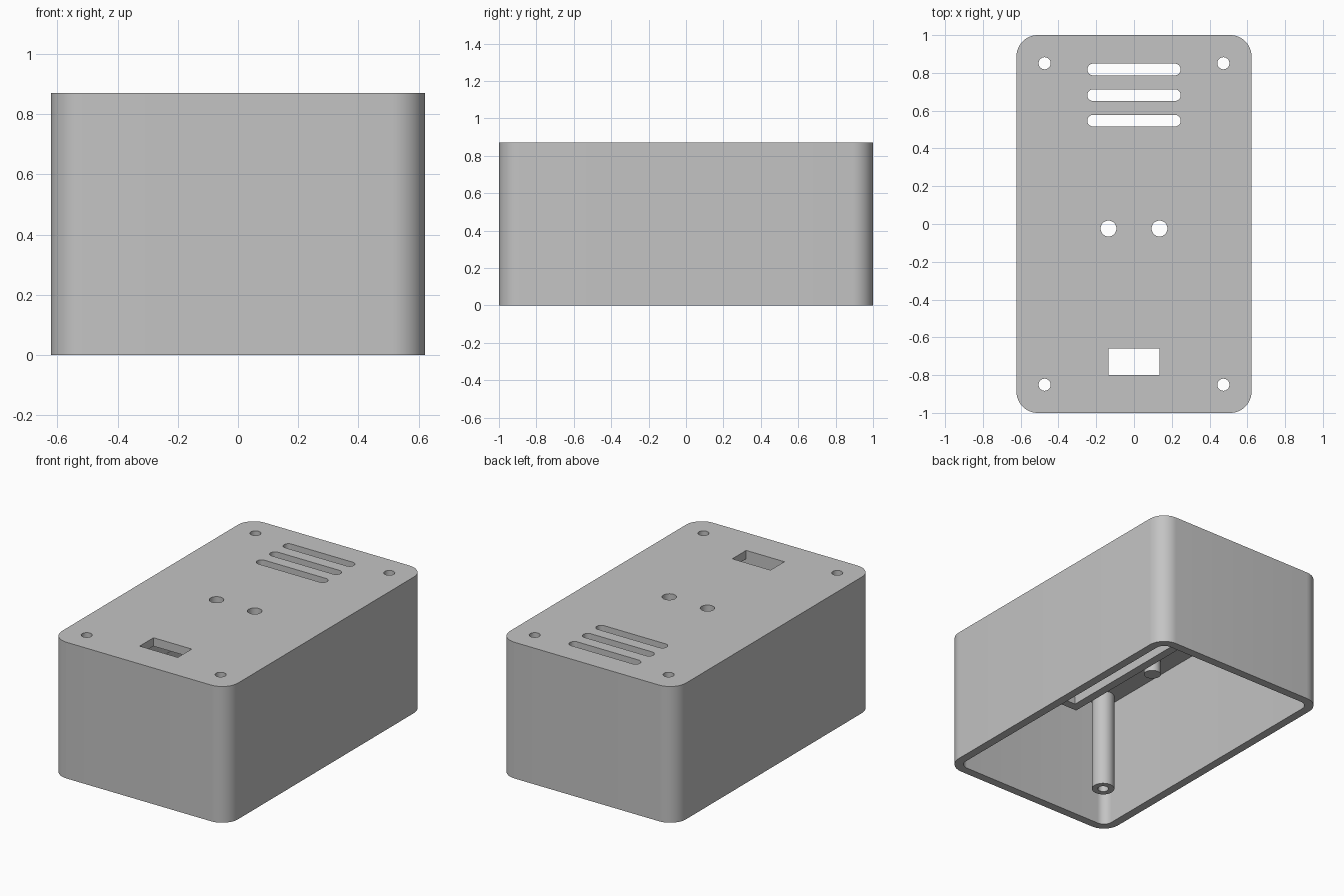
import bpy
import bmesh
import math

cube = bpy.data.objects.get("Cube")
if cube:
    bpy.data.objects.remove(cube, do_unlink=True)

GREY = (0.55, 0.55, 0.55, 1)
grey = bpy.data.materials.new("plain grey plastic")
grey.use_nodes = True
grey.diffuse_color = GREY
grey.node_tree.nodes["Principled BSDF"].inputs["Base Color"].default_value = GREY

WALL, HEIGHT = 0.054, 0.87
CEILING = HEIGHT - WALL
HALF_X, HALF_Y, CORNER = 0.622, 1.0, 0.112
POST_X, POST_Y = 0.473, 0.851


def outline(hx, hy, r, steps=12):
    """Rounded rectangle; r = 0 gives a plain rectangle."""
    points = []
    for i, (sx, sy) in enumerate([(1, 1), (-1, 1), (-1, -1), (1, -1)]):
        for k in range(steps + 1 if r else 1):
            a = math.pi / 2 * (i + k / steps)
            x = sx * (hx - r) + r * math.cos(a)
            y = sy * (hy - r) + r * math.sin(a)
            if not points or math.dist(points[-1], (x, y)) > 1e-5:
                points.append((x, y))
    if math.dist(points[0], points[-1]) < 1e-5:
        points.pop()
    return points


def prism(name, hx, hy, r, z0, z1, x=0, y=0):
    bm = bmesh.new()
    face = bm.faces.new([bm.verts.new((x + px, y + py, z0)) for px, py in outline(hx, hy, r)])
    top = bmesh.ops.extrude_face_region(bm, geom=[face])["geom"]
    bmesh.ops.translate(bm, vec=(0, 0, z1 - z0), verts=[v for v in top if isinstance(v, bmesh.types.BMVert)])
    bmesh.ops.recalc_face_normals(bm, faces=bm.faces)
    mesh = bpy.data.meshes.new(name)
    bm.to_mesh(mesh)
    bm.free()
    mesh.materials.append(grey)
    obj = bpy.data.objects.new(name, mesh)
    bpy.context.collection.objects.link(obj)
    return obj


def cylinder(name, r, z0, z1, x, y):
    return prism(name, r, r, r, z0, z1, x, y)


def cut(obj, cutters):
    """Subtract the cutters, bake the result and remove them."""
    for c in cutters:
        mod = obj.modifiers.new("cut", "BOOLEAN")
        mod.operation, mod.solver, mod.object = "DIFFERENCE", "EXACT", c
    graph = bpy.context.evaluated_depsgraph_get()
    mesh = bpy.data.meshes.new_from_object(obj.evaluated_get(graph))
    obj.modifiers.clear()
    obj.data = mesh
    for c in cutters:
        bpy.data.objects.remove(c, do_unlink=True)


corners = [(sx * POST_X, sy * POST_Y) for sx in (-1, 1) for sy in (-1, 1)]

# Case shell, open underneath, with all its openings
case = prism("case", HALF_X, HALF_Y, CORNER, 0, HEIGHT)
cutters = [prism("cavity", HALF_X - WALL, HALF_Y - WALL, CORNER - WALL, -0.1, CEILING)]
cutters += [cylinder("screw_hole", 0.032, 0.5, 1, x, y) for x, y in corners]
cutters += [prism("vent_slot", 0.247, 0.031, 0.031, 0.5, 1, 0, y) for y in (0.547, 0.682, 0.818)]
cutters += [cylinder("light_hole", 0.042, 0.5, 1, x, -0.024) for x in (-0.135, 0.135)]
cutters.append(prism("switch_window", 0.135, 0.07, 0, 0.5, 1, 0, -0.73))
cut(case, cutters)
parts = [case]

# Drilled corner posts
for x, y in corners:
    post = cylinder("screw_post", 0.067, 0.18, CEILING, x, y)
    cut(post, [cylinder("post_bore", 0.032, 0, 1, x, y)])
    parts.append(post)

# Shallow frame under the lid that holds the circuit board
frame_y, frame_half = -0.33, 0.53
frame = prism("board_frame", 0.27, frame_half, 0, 0.65, CEILING, 0, frame_y)
cut(frame, [prism("board_pocket", 0.27 - WALL, frame_half - WALL, 0, 0.5, 1, 0, frame_y)])
parts.append(frame)

# Short pegs beside the frame
for x in (-0.42, 0.42):
    parts.append(cylinder("short_peg", 0.05, 0.72, CEILING, x, -0.33))

# Smooth the rounded walls, keep the edges sharp
bpy.ops.object.select_all(action="DESELECT")
for obj in parts:
    obj.select_set(True)
bpy.context.view_layer.objects.active = case
bpy.ops.object.shade_smooth_by_angle(angle=math.radians(35))
